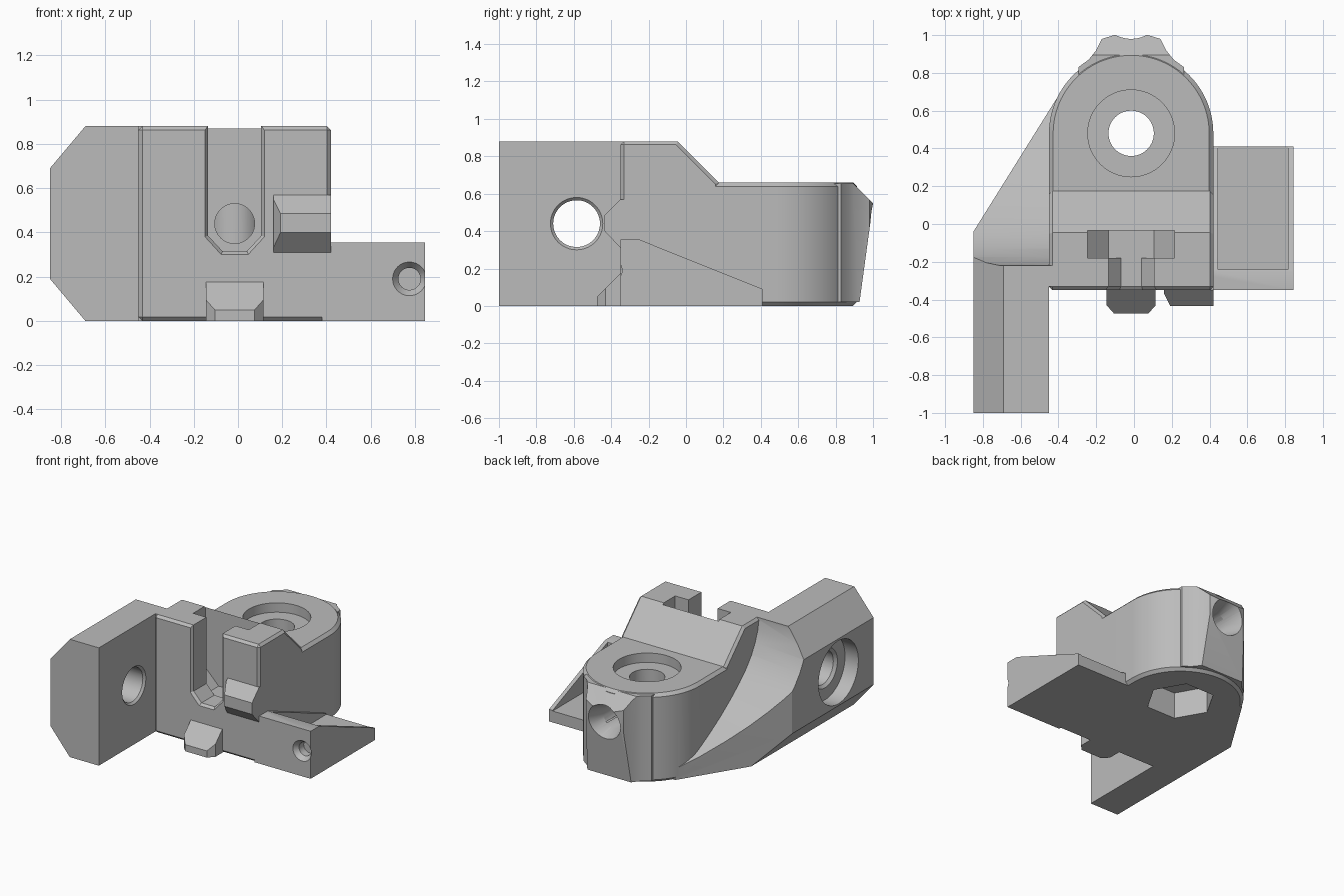
import bpy, bmesh
from math import cos, sin, pi, radians

cube = bpy.data.objects.get("Cube")
if cube:
    bpy.data.objects.remove(cube, do_unlink=True)

grey = bpy.data.materials.new("plain grey")
grey.use_nodes = True
grey.diffuse_color = (0.5, 0.5, 0.5, 1)
grey.node_tree.nodes["Principled BSDF"].inputs["Base Color"].default_value = (0.5, 0.5, 0.5, 1)

PLACE = {"x": lambda u, v, w: (w, u, v),
         "y": lambda u, v, w: (u, w, v),
         "z": lambda u, v, w: (u, v, w)}


def loft(name, axis, first, last, lo, hi):
    """Solid between two matching outlines at lo and hi along an axis."""
    bm = bmesh.new()
    a = [bm.verts.new(PLACE[axis](u, v, lo)) for u, v in first]
    b = [bm.verts.new(PLACE[axis](u, v, hi)) for u, v in last]
    bm.faces.new(a)
    bm.faces.new(b)
    for i in range(len(a)):
        j = (i + 1) % len(a)
        bm.faces.new((a[i], a[j], b[j], b[i]))
    bmesh.ops.recalc_face_normals(bm, faces=bm.faces)
    mesh = bpy.data.meshes.new(name)
    bm.to_mesh(mesh)
    bm.free()
    mesh.materials.append(grey)
    ob = bpy.data.objects.new(name, mesh)
    bpy.context.collection.objects.link(ob)
    return ob


def prism(name, axis, pts, lo, hi):
    return loft(name, axis, pts, pts, lo, hi)


def rect(u0, v0, u1, v1):
    return [(u0, v0), (u1, v0), (u1, v1), (u0, v1)]


def ring(c, r, n=64):
    return [(c[0] + r * cos(2 * pi * i / n), c[1] + r * sin(2 * pi * i / n)) for i in range(n)]


def bore(name, axis, c, r0, r1, lo, hi, n=64):
    return loft(name, axis, ring(c, r0, n), ring(c, r1, n), lo, hi)


def apply(ob, mod):
    bpy.context.view_layer.objects.active = ob
    bpy.ops.object.modifier_apply(modifier=mod.name)


def join(ob, other, operation):
    mod = ob.modifiers.new("shape", "BOOLEAN")
    mod.operation, mod.solver, mod.object = operation, "EXACT", other
    apply(ob, mod)
    bpy.data.objects.remove(other, do_unlink=True)


def cut(ob, other):
    join(ob, other, "DIFFERENCE")


def chamfer(ob, width):
    mod = ob.modifiers.new("chamfer", "BEVEL")
    mod.width, mod.segments = width, 1
    mod.limit_method, mod.angle_limit = "ANGLE", radians(60)
    apply(ob, mod)


L, R = -0.45, 0.42
MID = (L + R) / 2
HUB = (MID, 0.48)
RAD = (R - L) / 2

# Rounded main body
arc = [(MID + RAD * cos(pi * i / 48), HUB[1] + RAD * sin(pi * i / 48)) for i in range(49)]
body = prism("bracket_body", "z", [(L, -0.3), (R, -0.3)] + arc, 0, 0.66)
chamfer(body, 0.022)

# Front wall with sloped back
wall = prism("front_wall", "x", [(-0.35, 0), (-0.35, 0.88), (-0.045, 0.88), (0.175, 0.66), (0.175, 0)], L, R)
chamfer(wall, 0.018)

# Side arm with chamfered outer corners
section = [(-0.69, 0), (-0.85, 0.19), (-0.85, 0.69), (-0.69, 0.88)]
arm = prism("side_arm", "y", section + [(L, 0.88), (L, 0)], -1, -0.3)

# Web between arm and body, trimmed by a slanted plane and a concave scoop
web = prism("web", "y", section + [(-0.25, 0.88), (-0.25, 0)], -0.33, 0.69)
cut(web, prism("slant_cutter", "z", [(-0.85, -0.04), (-0.375, 0.72), (-0.375, 1), (-1, 1), (-1, -0.04)], -0.1, 1))
curve = [(-0.22, 0.89), (-0.205, 0.81), (-0.175, 0.73), (-0.13, 0.65), (-0.07, 0.575), (0.01, 0.5),
         (0.11, 0.42), (0.23, 0.335), (0.37, 0.25), (0.53, 0.165), (0.75, 0.07)]
lid = [(0.75, 1.2), (-0.22, 1.2)]
low = [(y, z - 0.05) for y, z in curve]
cut(web, loft("scoop_cutter", "x", low + lid, curve + lid, -0.95, -0.2))

# Flared boss on the back
half = [(0.28, 0.83), (0.225, 0.87), (0.185, 0.92), (0.155, 0.98), (0.09, 1.0)]
outline = [(MID + x, y) for x, y in [(0.28, 0.7)] + half]
outline += [(MID - x, y) for x, y in half[::-1] + [(0.28, 0.7)]]
boss = prism("back_boss", "z", outline, 0.02, 0.655)
cut(boss, prism("boss_cutter", "x", [(0.88, 0.67), (1.0, 0.55), (0.925, 0), (0.92, -0.1), (1.2, -0.1), (1.2, 0.8), (0.88, 0.8)], -0.6, 0.6))

# Wedge shelf with an open tray
shelf = prism("wedge_shelf", "x", [(-0.35, 0), (-0.35, 0.355), (-0.25, 0.355), (0.41, 0.09), (0.41, 0)], 0.38, 0.845)
cut(shelf, prism("tray_cutter", "z", rect(0.445, -0.24, 0.815, 0.5), 0.085, 0.6))

# Lower lug and upper hook on the front
lug = prism("lower_lug", "z", [(-0.145, -0.3), (-0.145, -0.43), (-0.105, -0.475), (0.075, -0.475), (0.115, -0.43), (0.115, -0.3)], 0, 0.18)
cut(lug, prism("lug_cutter", "x", [(-0.6, 0.05), (-0.475, 0.05), (-0.35, 0.175), (-0.35, 0.3), (-0.6, 0.3)], -0.5, 0.5))
hook = prism("front_hook", "x", [(-0.3, 0.57), (-0.35, 0.57), (-0.435, 0.485), (-0.435, 0.4), (-0.35, 0.31), (-0.3, 0.31)], 0.16, R)
cut(hook, prism("hook_cutter", "z", [(0.1, -0.37), (0.16, -0.37), (0.2, -0.45), (0.1, -0.45)], 0, 1))

for part in (wall, arm, web, boss, shelf, lug, hook):
    join(body, part, "UNION")

# Front slot with tapered foot, plus the wider pocket behind it
slot = [(-0.135, 1), (-0.135, 0.385), (-0.07, 0.315), (0.04, 0.315), (0.105, 0.385), (0.105, 1)]
wide = [(-0.15, 1), (-0.15, 0.38), (-0.077, 0.3), (0.047, 0.3), (0.12, 0.38), (0.12, 1)]
cut(body, prism("slot_cutter", "y", slot, -0.4, -0.1))
cut(body, loft("slot_lip_cutter", "y", wide, slot, -0.351, -0.33))
pocket = [(MID + x, z) for x, z in [(-0.23, 1), (-0.23, 0.42), (-0.12, 0.31), (0.12, 0.31), (0.23, 0.42), (0.23, 1)]]
cut(body, prism("pocket_cutter", "y", pocket, -0.18, -0.035))

# Holes: crosswise bore, hub, nut recess, arm and shelf
cut(body, bore("long_bore", "y", (MID, 0.44), 0.09, 0.09, -0.1, 1.1))
cut(body, bore("bore_mouth", "y", (MID, 0.44), 0.085, 0.14, 0.85, 1.01))
cut(body, bore("hub_hole", "z", HUB, 0.12, 0.12, -0.1, 0.8))
cut(body, bore("hub_recess", "z", HUB, 0.23, 0.23, 0.59, 0.8))
cut(body, bore("nut_recess", "z", HUB, 0.24, 0.24, -0.1, 0.2, 6))
ARM_HOLE = (-0.585, 0.44)
cut(body, bore("arm_hole", "x", ARM_HOLE, 0.125, 0.125, -0.9, -0.4))
cut(body, bore("arm_hole_lip", "x", ARM_HOLE, 0.12, 0.145, -0.47, -0.445))
cut(body, bore("arm_recess", "x", ARM_HOLE, 0.235, 0.235, -0.9, -0.74))
cut(body, bore("arm_recess_lip", "x", ARM_HOLE, 0.15, 0.12, -0.745, -0.715))
cut(body, bore("shelf_hole_lip", "y", (0.775, 0.19), 0.077, 0.05, -0.351, -0.315, 32))
cut(body, bore("shelf_hole", "y", (0.775, 0.19), 0.05, 0.05, -0.36, -0.26, 32))

# Smooth the round surfaces, keep the edges crisp
bpy.ops.object.select_all(action="DESELECT")
body.select_set(True)
bpy.context.view_layer.objects.active = body
bpy.ops.object.shade_smooth_by_angle(angle=radians(25))
